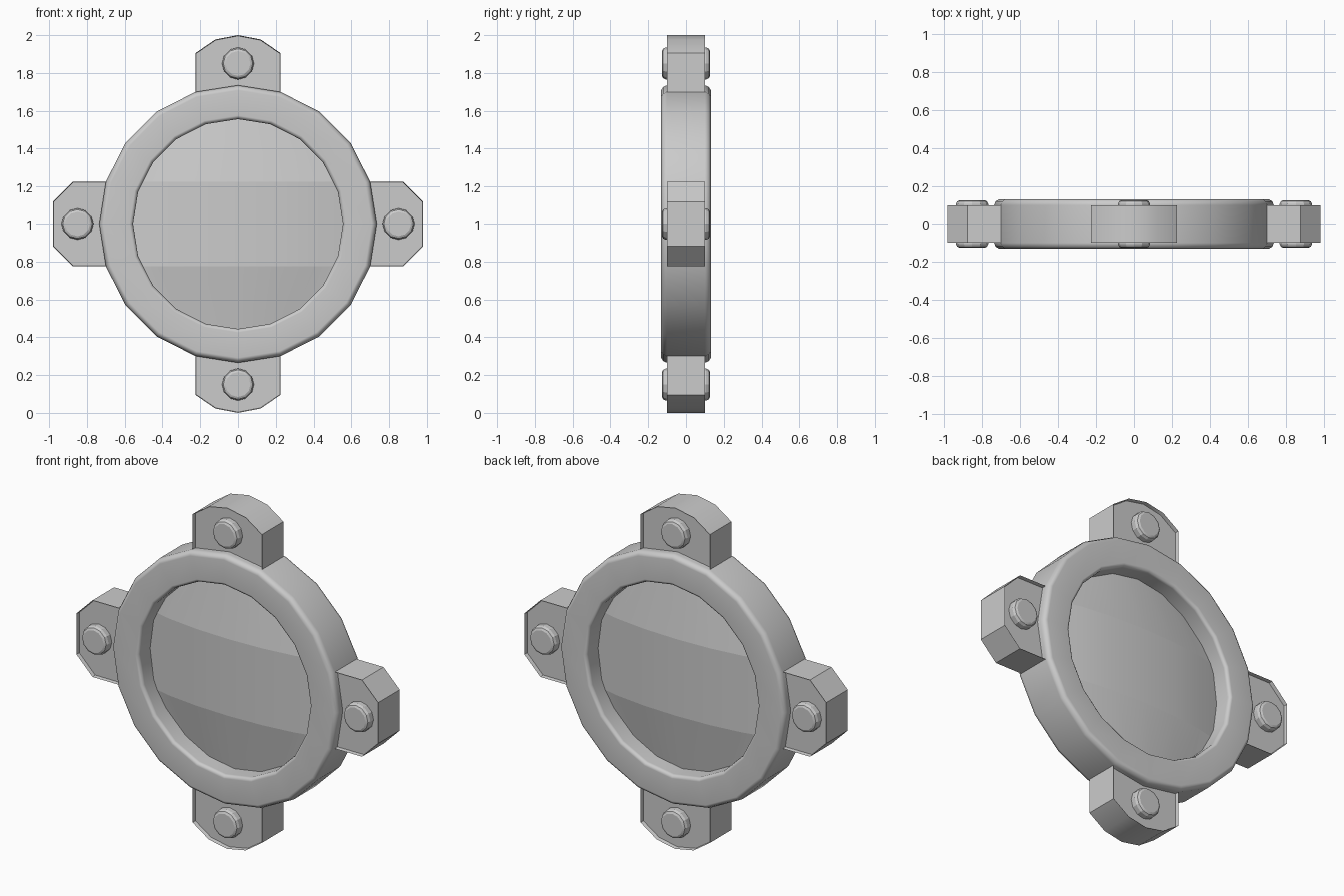
import bpy
import bmesh
from math import sin, cos, tau, radians, copysign
from mathutils import Vector

if "Cube" in bpy.data.objects:
    bpy.data.objects.remove(bpy.data.objects["Cube"], do_unlink=True)

CENTRE = Vector((0, 0, 1))


def finish(name, bm, angle=30, location=CENTRE):
    bmesh.ops.recalc_face_normals(bm, faces=bm.faces)
    mesh = bpy.data.meshes.new(name)
    bm.to_mesh(mesh)
    bm.free()
    obj = bpy.data.objects.new(name, mesh)
    obj.location = location
    bpy.context.collection.objects.link(obj)
    bpy.ops.object.select_all(action='DESELECT')
    obj.select_set(True)
    bpy.context.view_layer.objects.active = obj
    bpy.ops.object.shade_smooth_by_angle(angle=radians(angle))
    return obj


def lathe(name, half_profile, sides, closed, angle, location=CENTRE):
    """Spin mirrored (radius, y) points about the y axis; open ones get caps."""
    profile = half_profile + [(r, -y) for r, y in reversed(half_profile)]
    bm = bmesh.new()
    rings = [[bm.verts.new((r * sin(tau * i / sides), y, r * cos(tau * i / sides)))
              for i in range(sides)] for r, y in profile]
    pairs = list(zip(rings, rings[1:]))
    if closed:
        pairs.append((rings[-1], rings[0]))
    else:
        bm.faces.new(rings[0])
        bm.faces.new(rings[-1])
    for a, b in pairs:
        for i in range(sides):
            j = (i + 1) % sides
            bm.faces.new((a[i], a[j], b[j], b[i]))
    return finish(name, bm, angle, location)


def tab(name, half_outline, turn):
    """Extrude a mirrored (x, z) outline, turned about y, with recessed faces."""
    outline = half_outline + [(-x, z) for x, z in reversed(half_outline) if x > 0]
    bm = bmesh.new()
    c, s = cos(turn), sin(turn)
    face = bm.faces.new([bm.verts.new((x * c + z * s, -0.1, z * c - x * s))
                         for x, z in outline])
    ext = bmesh.ops.extrude_face_region(bm, geom=[face], use_keep_orig=True)
    moved = [v for v in ext["geom"] if isinstance(v, bmesh.types.BMVert)]
    bmesh.ops.translate(bm, verts=moved, vec=(0, 0.2, 0))
    bmesh.ops.recalc_face_normals(bm, faces=bm.faces)
    caps = [f for f in bm.faces if abs(f.normal.y) > 0.9]
    bmesh.ops.inset_individual(bm, faces=caps, thickness=0.004, depth=-0.022)
    return finish(name, bm)


# Rim with flat faces and softened edges
rim = lathe("rim", [(0.735, 0.1), (0.726, 0.121), (0.708, 0.132),
                    (0.575, 0.132), (0.561, 0.124), (0.556, 0.11)], 20, True, 50)
rim.modifiers.new("flat_faces", 'WEIGHTED_NORMAL').keep_sharp = True

# Domed pane, thin at its edge, with crisp horizontal bands
bm = bmesh.new()
bmesh.ops.create_uvsphere(bm, u_segments=20, v_segments=5, radius=0.73)
for v in bm.verts:
    v.co.y = copysign(max(abs(v.co.y) * 0.233 - 0.075, 0), v.co.y)
pane = finish("glass_pane", bm, 180)
verts = pane.data.vertices
for edge in pane.data.edges:
    a, b = (verts[i].co for i in edge.vertices)
    edge.use_edge_sharp = abs(a.z - b.z) < 0.001

# Four mounting tabs, each with a bolt showing on both sides
rounded = [(0.225, 0.62), (0.225, 0.905), (0.12, 0.977), (0, 1)]
clipped = [(0.225, 0.62), (0.225, 0.875), (0.12, 0.98)]
bolt = [(0.066, 0.127), (0.078, 0.121), (0.085, 0.107)]
for i, side in enumerate(("top", "left", "bottom", "right")):
    turn = tau * i / 4
    tab(side + "_tab", clipped if i % 2 else rounded, turn)
    spot = CENTRE + 0.85 * Vector((sin(turn), 0, cos(turn)))
    lathe(side + "_bolt", bolt, 12, False, 25, spot)
